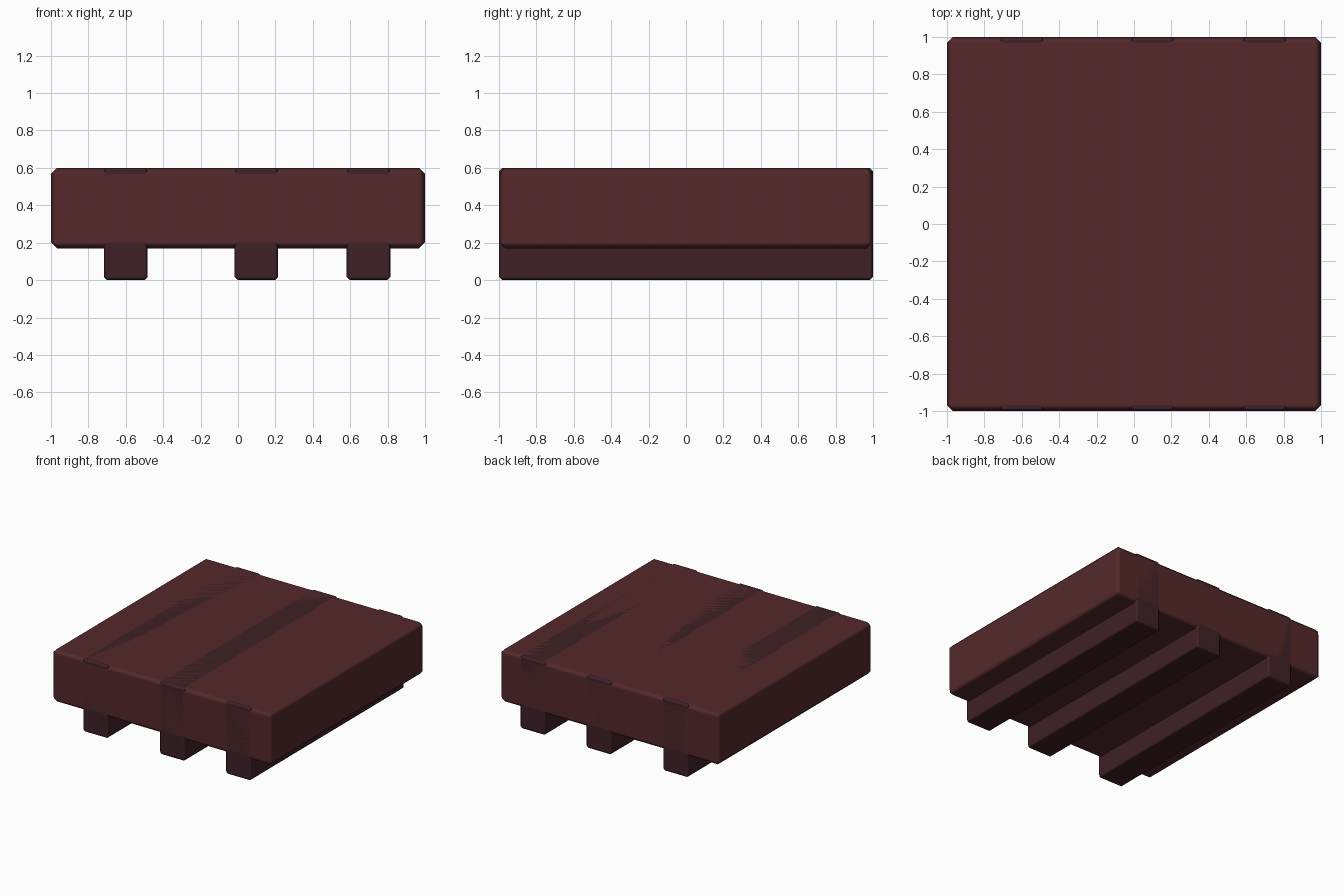
import bpy

if "Cube" in bpy.data.objects:
    bpy.data.objects.remove(bpy.data.objects["Cube"])


def material(name, rgb):
    mat = bpy.data.materials.new(name)
    mat.diffuse_color = (*rgb, 1)
    mat.use_nodes = True
    mat.node_tree.nodes["Principled BSDF"].inputs["Base Color"].default_value = mat.diffuse_color
    return mat


def box(name, x, y, z, bevel, mat):
    """Chamfered box from (min, max) extents on each axis."""
    bpy.ops.mesh.primitive_cube_add(size=1, location=[(a + b) / 2 for a, b in (x, y, z)])
    ob = bpy.context.object
    ob.name = name
    ob.scale = [b - a for a, b in (x, y, z)]
    bpy.ops.object.transform_apply(location=False, rotation=False, scale=True)
    bpy.ops.object.shade_smooth()
    mod = ob.modifiers.new("chamfer", 'BEVEL')
    mod.width = bevel
    mod.segments = 1
    mod.harden_normals = True
    ob.data.materials.append(mat)
    return ob


red_wood = material("red_wood", (0.09, 0.022, 0.024))
dark_wood = material("dark_wood", (0.05, 0.015, 0.02))

# Thick deck slab
box("deck", (-1, 1), (-1, 1), (0.17, 0.6), 0.032, red_wood)

# Three runners passing through the deck, flush with its top and ends
for name, cx in (("left_runner", -0.6), ("middle_runner", 0.098), ("right_runner", 0.698)):
    box(name, (cx - 0.117, cx + 0.117), (-1, 1), (0, 0.6), 0.017, dark_wood)
